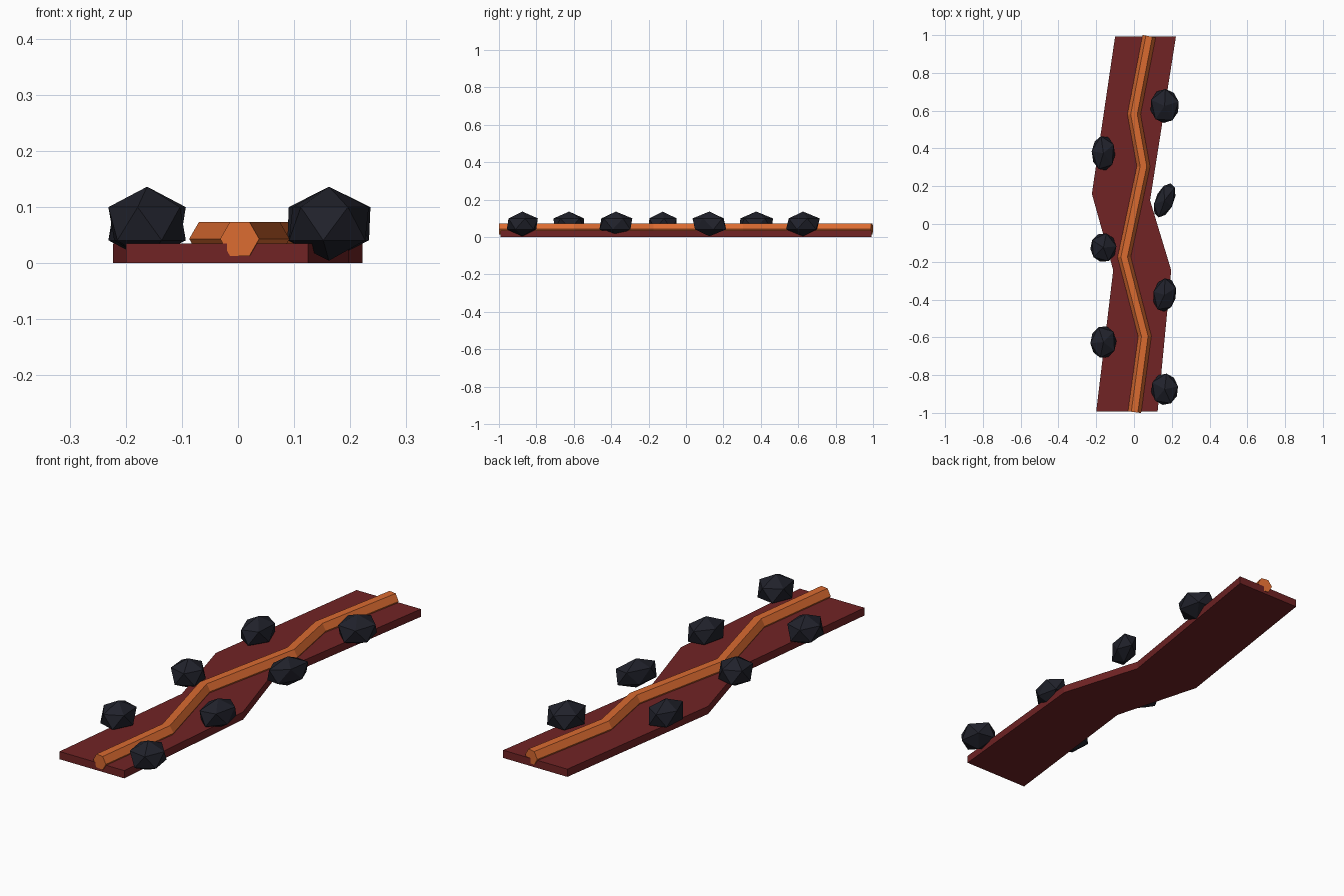
import bpy, bmesh, math
from mathutils import Vector, Matrix

if "Cube" in bpy.data.objects:
    bpy.data.objects.remove(bpy.data.objects["Cube"])


def material(name, rgb):
    m = bpy.data.materials.new(name)
    m.diffuse_color = (*rgb, 1)
    m.use_nodes = True
    m.node_tree.nodes["Principled BSDF"].inputs["Base Color"].default_value = m.diffuse_color
    return m


crust = material("dark red crust", (0.165, 0.017, 0.018))
lava = material("glowing orange", (0.70, 0.145, 0.030))
stone = material("charcoal stone", (0.0145, 0.0155, 0.024))


def finish(name, bm, mat):
    bmesh.ops.recalc_face_normals(bm, faces=bm.faces[:])
    me = bpy.data.meshes.new(name)
    bm.to_mesh(me)
    bm.free()
    me.materials.append(mat)
    ob = bpy.data.objects.new(name, me)
    bpy.context.collection.objects.link(ob)
    return ob


# Crooked ground slab: (left x, left y, right x, right y) along its length
rows = [(-0.20, -0.993, 0.125, -0.993), (-0.11, -0.245, 0.197, -0.245),
        (-0.223, 0.16, 0.085, 0.125), (-0.10, 0.993, 0.222, 0.993)]
outline = [(r[2], r[3]) for r in rows] + [(r[0], r[1]) for r in reversed(rows)]
bm = bmesh.new()
base = bm.faces.new([bm.verts.new((x, y, 0)) for x, y in outline])
top = bmesh.ops.extrude_face_region(bm, geom=[base])["geom"]
bmesh.ops.translate(bm, vec=(0, 0, 0.035),
                    verts=[v for v in top if isinstance(v, bmesh.types.BMVert)])
finish("ground_slab", bm, crust)

# Six-sided lava stream following a zigzag path
path = [Vector(p) for p in ((0.003, -0.996), (0.057, -0.595), (-0.052, -0.175),
                            (0.05, 0.305), (0.0, 0.58), (0.08, 0.994))]
bm = bmesh.new()
rings = []
for i, p in enumerate(path):
    before = (p - path[i - 1]).normalized() if i else Vector((0, 0))
    after = (path[i + 1] - p).normalized() if i < len(path) - 1 else Vector((0, 0))
    d = (before + after).normalized()
    side = Vector((d.y, -d.x))
    ring = []
    for k in range(6):
        a = k * math.pi / 3
        xy = p + side * 0.035 * math.cos(a)
        ring.append(bm.verts.new((xy.x, xy.y, 0.043 + 0.035 * math.sin(a))))
    rings.append(ring)
for a, b in zip(rings, rings[1:]):
    for k in range(6):
        bm.faces.new((a[k], a[(k + 1) % 6], b[(k + 1) % 6], b[k]))
bm.faces.new(rings[0])
bm.faces.new(rings[-1])
finish("lava_stream", bm, lava)

# Rocks alternating along both edges: half width, half length, turn, slant
rocks = [(0.071, 0.083, 10, 0), (0.069, 0.083, 40, 0), (0.065, 0.088, 25, 0.1),
         (0.069, 0.075, 5, 0), (0.064, 0.090, 50, 0.3), (0.062, 0.090, 30, 0),
         (0.074, 0.090, 15, 0)]
for i, (w, l, turn, slant) in enumerate(rocks):
    bm = bmesh.new()
    bmesh.ops.create_icosphere(bm, subdivisions=1, radius=1)
    bmesh.ops.rotate(bm, verts=bm.verts[:], matrix=Matrix.Rotation(math.radians(turn), 3, 'Z'))
    sx = max(abs(v.co.x) for v in bm.verts)
    sy = max(abs(v.co.y) for v in bm.verts)
    for v in bm.verts:
        y = v.co.y / sy * l
        x = v.co.x / sx * w * (1 - slant * 0.7) + y * slant
        v.co = (x, y, v.co.z * 0.066)
    rock = finish(f"rock_{i + 1}", bm, stone)
    rock.location = (0.162 if i % 2 == 0 else -0.162, -0.875 + 0.25 * i, 0.07)
